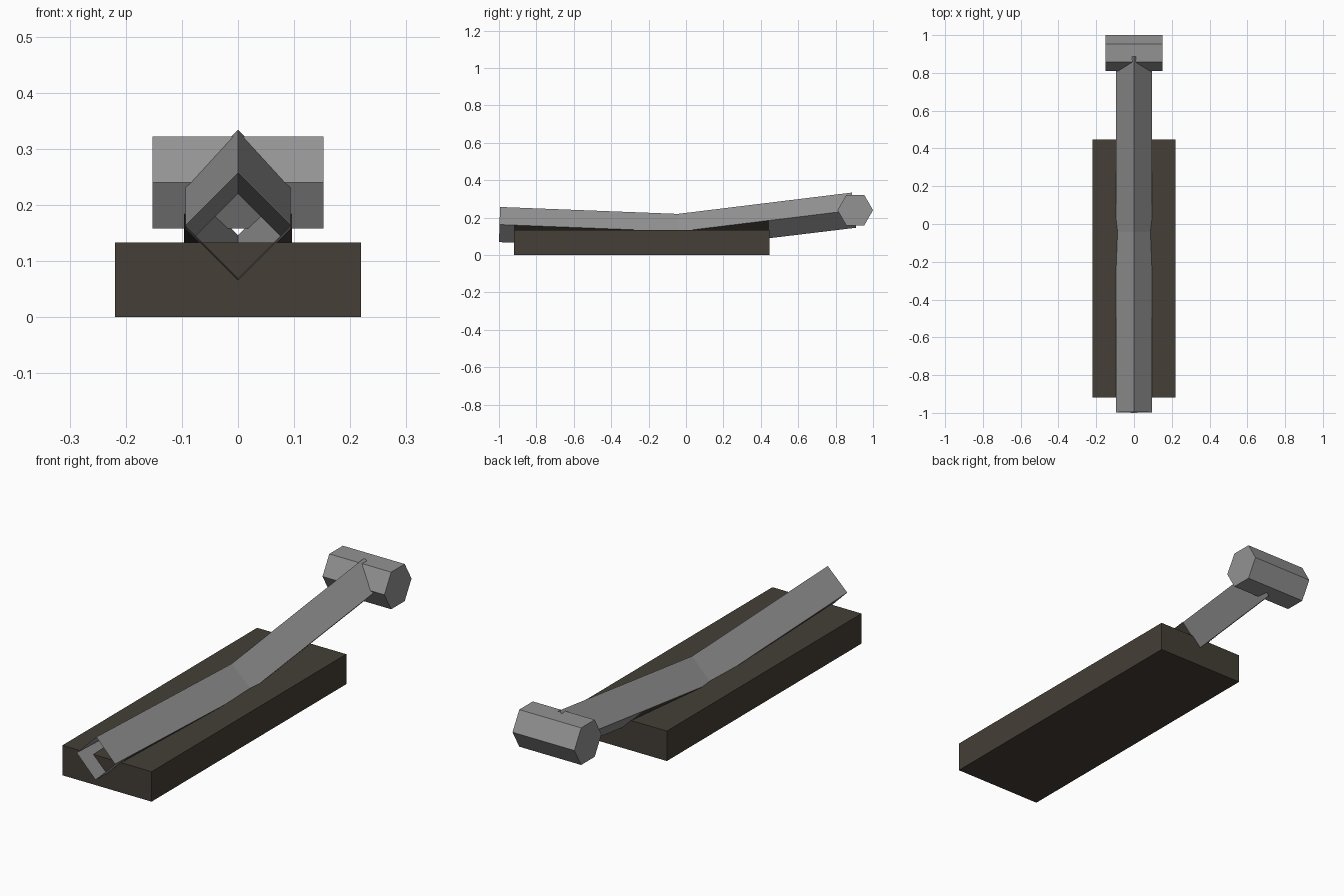
import bpy, bmesh, math
from mathutils import Matrix

cube = bpy.data.objects.get("Cube")
if cube:
    bpy.data.objects.remove(cube, do_unlink=True)


def material(name, rgb):
    m = bpy.data.materials.new(name)
    m.use_nodes = True
    m.diffuse_color = (*rgb, 1)
    m.node_tree.nodes["Principled BSDF"].inputs["Base Color"].default_value = (*rgb, 1)
    return m


grey = material("steel grey", (0.29, 0.29, 0.29))
brown = material("dark brown", (0.058, 0.049, 0.038))


def finish(name, bm, mat):
    mesh = bpy.data.meshes.new(name)
    bm.to_mesh(mesh)
    bm.free()
    mesh.materials.append(mat)
    obj = bpy.data.objects.new(name, mesh)
    bpy.context.collection.objects.link(obj)
    return obj


def loft(name, stations, corners, closed, mat):
    """Skin a cross-section along (y, z, lean) stations."""
    bm = bmesh.new()
    rings = [[bm.verts.new((x, y - lean * h, z + h)) for x, h in corners]
             for y, z, lean in stations]
    n = len(corners)
    for a, b in zip(rings, rings[1:]):
        for i in range(n if closed else n - 1):
            j = (i + 1) % n
            bm.faces.new((a[i], b[i], b[j], a[j]))
    return finish(name, bm, mat)


# Slab base
bm = bmesh.new()
bmesh.ops.create_cube(bm, size=1, matrix=Matrix.Translation((0, -0.236, 0.0665))
                      @ Matrix.Diagonal((0.438, 1.366, 0.133, 1)))
finish("base", bm, brown)

# Bent, open-ended square tube standing on its edge
R = 0.094
diamond = [(0, R), (R, 0), (0, -R), (-R, 0)]
loft("bent_tube", [(-0.997, 0.163, -0.03), (-0.04, 0.126, 0.04), (0.898, 0.24, 0.12)],
     diamond, True, grey)

# Brown cradle lining the lower tube sides within the base length
C = R + 0.002
loft("cradle", [(-0.92, 0.16, 0), (-0.04, 0.126, 0), (0.445, 0.185, 0)],
     [(C, 0), (0, -C), (-C, 0)], False, brown)

# Hexagonal cross bar at the raised end
bm = bmesh.new()
bmesh.ops.create_cone(bm, cap_ends=True, segments=6, radius1=0.095, radius2=0.095, depth=0.304,
                      matrix=Matrix.Translation((0, 0.905, 0.24)) @ Matrix.Rotation(math.pi / 2, 4, 'Y'))
bar = finish("hex_head", bm, grey)

# Turn the hexagon so its flats lie on top and bottom
if max(v.co.z for v in bar.data.vertices) > 0.33:
    pivot = Matrix.Translation((0, 0.905, 0.24))
    bar.data.transform(pivot @ Matrix.Rotation(math.pi / 6, 4, 'X') @ pivot.inverted())
